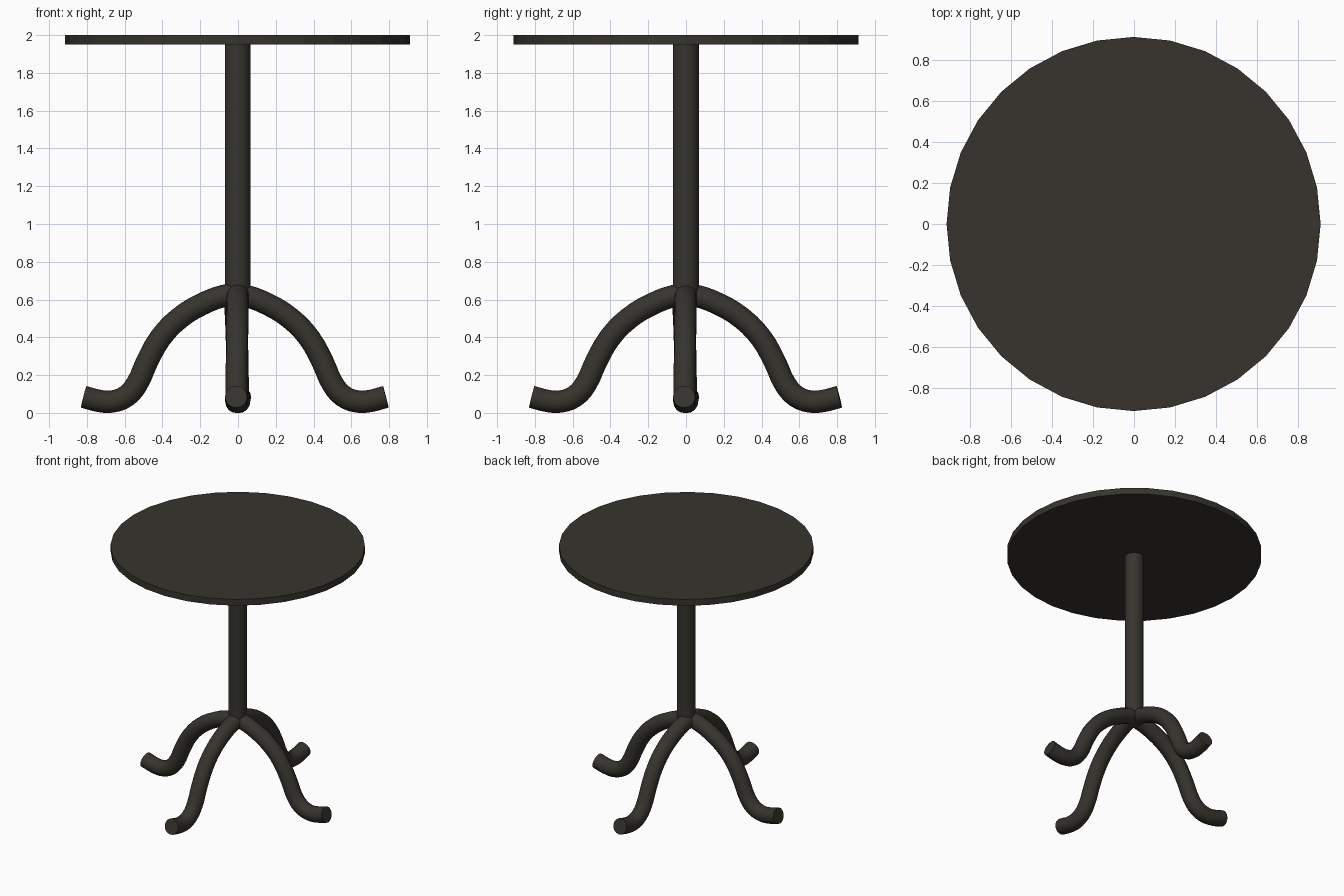
import bpy
import math
from mathutils import Vector

if "Cube" in bpy.data.objects:
    bpy.data.objects.remove(bpy.data.objects["Cube"])

mat = bpy.data.materials.new("dark_bronze")
mat.diffuse_color = (0.038, 0.034, 0.027, 1)
mat.use_nodes = True
mat.node_tree.nodes["Principled BSDF"].inputs["Base Color"].default_value = mat.diffuse_color


def finish(obj, name, smooth=True):
    obj.name = name
    obj.data.materials.clear()
    obj.data.materials.append(mat)
    if smooth:
        bpy.ops.object.shade_smooth_by_angle(angle=math.radians(40))


def cylinder(name, radius, z0, z1, sides, smooth):
    bpy.ops.mesh.primitive_cylinder_add(vertices=sides, radius=radius, depth=z1 - z0,
                                        location=(-0.002, 0, (z0 + z1) / 2))
    finish(bpy.context.object, name, smooth)


# Leg centreline: distance out from the post, height
PROFILE = [(0.0, 0.627), (0.055, 0.62), (0.175, 0.575), (0.295, 0.50), (0.395, 0.395),
           (0.465, 0.27), (0.52, 0.15), (0.575, 0.088), (0.65, 0.06), (0.71, 0.062),
           (0.80, 0.085)]
CENTRE = Vector((-0.017, -0.003, 0))


def leg(name, out, side, start, end, reach):
    """Swept tube going along 'out', drifting sideways from start to end."""
    curve = bpy.data.curves.new(name, 'CURVE')
    curve.dimensions = '3D'
    curve.bevel_depth = 0.059
    curve.bevel_resolution = 6
    curve.resolution_u = 3
    curve.use_fill_caps = True
    spline = curve.splines.new('BEZIER')
    spline.bezier_points.add(len(PROFILE) - 1)
    out, side = Vector(out), Vector(side)
    along = out * CENTRE.dot(out)
    for bp, (d, z) in zip(spline.bezier_points, PROFILE):
        drift = start + (end - start) * d / 0.8
        bp.co = along + out * d * reach + side * drift + Vector((0, 0, z))
        bp.handle_left_type = bp.handle_right_type = 'AUTO'
    obj = bpy.data.objects.new(name, curve)
    bpy.context.collection.objects.link(obj)
    bpy.ops.object.select_all(action='DESELECT')
    obj.select_set(True)
    bpy.context.view_layer.objects.active = obj
    bpy.ops.object.convert(target='MESH')
    finish(bpy.context.object, name)


# Round top and central post
cylinder("table_top", 0.913, 1.95, 2.0, 32, False)
cylinder("post", 0.068, 0.59, 1.96, 32, True)

# Four curved legs, each twisted slightly clockwise
X, Y = (1, 0, 0), (0, 1, 0)
leg("front_leg", (0, -1, 0), X, 0.0, -0.01, 1.018)
leg("back_leg", (0, 1, 0), X, -0.022, 0.01, 1.018)
leg("right_leg", (1, 0, 0), Y, 0.0, -0.01, 1.0)
leg("left_leg", (-1, 0, 0), Y, -0.022, 0.01, 1.0)
